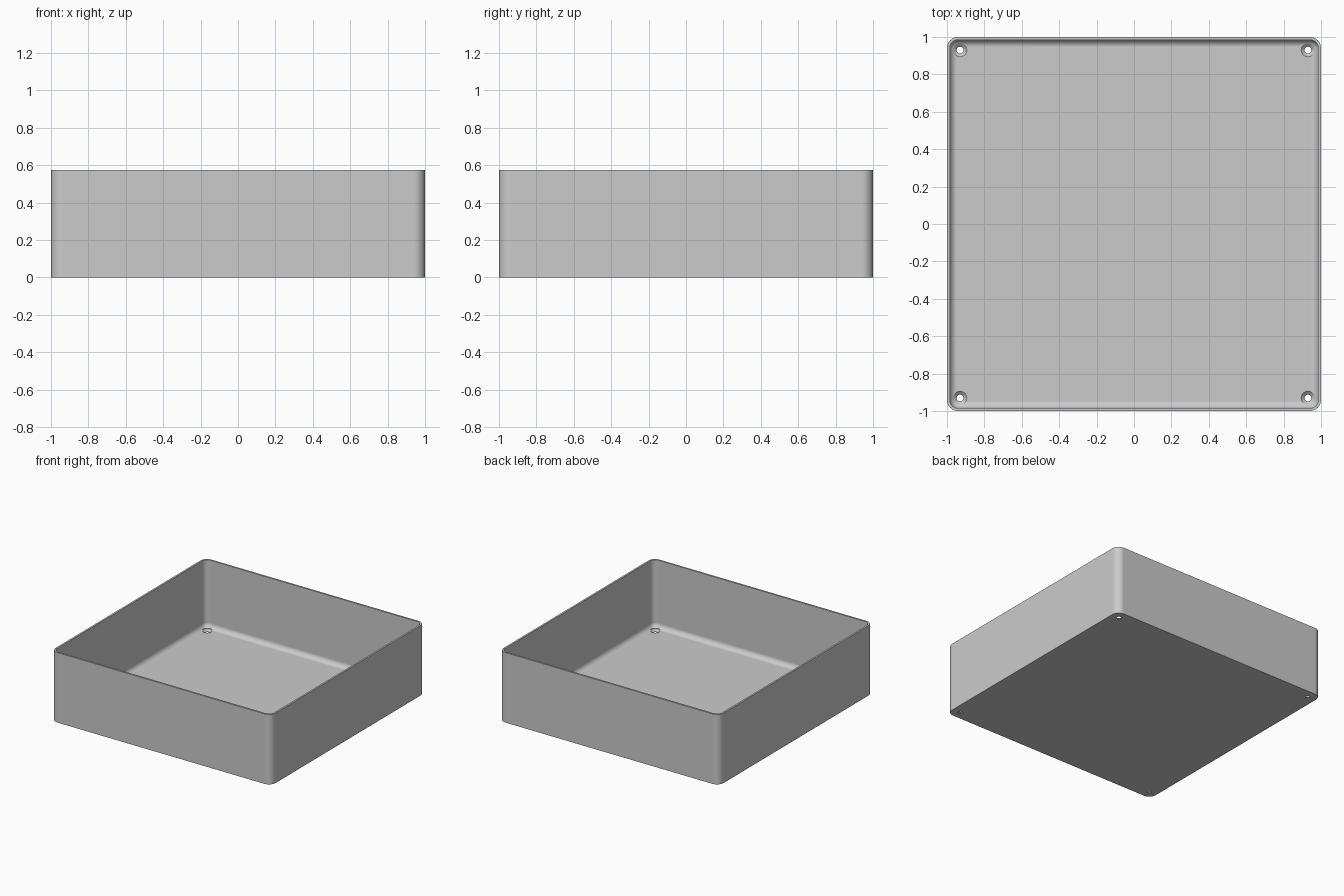
import bpy
import bmesh
from math import sin, cos, pi

HEIGHT, WALL, FLOOR = 0.575, 0.015, 0.02
CORNER, FILLET, STEPS = 0.06, 0.04, 10
HOLE = 0.93

cube = bpy.data.objects.get("Cube")
if cube:
    bpy.data.objects.remove(cube, do_unlink=True)

grey = bpy.data.materials.new("light grey")
grey.use_nodes = True
grey.diffuse_color = (0.6, 0.6, 0.6, 1)
grey.node_tree.nodes["Principled BSDF"].inputs["Base Color"].default_value = (0.6, 0.6, 0.6, 1)


def rounded_square(inset, z):
    """Ring of points around a square with rounded corners."""
    r = CORNER - inset
    c = 1 - CORNER
    ring = []
    for q, (sx, sy) in enumerate([(1, 1), (-1, 1), (-1, -1), (1, -1)]):
        for i in range(STEPS + 1):
            a = (q + i / STEPS) * pi / 2
            ring.append((sx * c + r * cos(a), sy * c + r * sin(a), z))
    return ring


def circle(x, y, r, z, n=32):
    return [(x + r * cos(2 * pi * i / n), y + r * sin(2 * pi * i / n), z) for i in range(n)]


def loft(name, rings):
    """Skin a stack of rings and cap both ends."""
    bm = bmesh.new()
    loops = [[bm.verts.new(p) for p in ring] for ring in rings]
    for a, b in zip(loops, loops[1:]):
        for i in range(len(a)):
            j = (i + 1) % len(a)
            bm.faces.new((a[i], a[j], b[j], b[i]))
    bm.faces.new(loops[0][::-1])
    bm.faces.new(loops[-1])
    bmesh.ops.recalc_face_normals(bm, faces=bm.faces)
    mesh = bpy.data.meshes.new(name)
    bm.to_mesh(mesh)
    bm.free()
    mesh.materials.append(grey)
    obj = bpy.data.objects.new(name, mesh)
    bpy.context.collection.objects.link(obj)
    return obj


# Tray: outer wall, rim, inner wall, then a fillet down to the floor
rings = [rounded_square(0, 0), rounded_square(0, HEIGHT), rounded_square(WALL, HEIGHT)]
for i in range(STEPS + 1):
    a = i / STEPS * pi / 2
    rings.append(rounded_square(WALL + FILLET * (1 - cos(a)), FLOOR + FILLET * (1 - sin(a))))
tray = loft("open_tray", rings)

# Countersunk screw holes in the four corners
cutters = []
for x in (-HOLE, HOLE):
    for y in (-HOLE, HOLE):
        profile = [(0.018, -0.05), (0.018, 0.004), (0.036, FLOOR), (0.036, 0.08)]
        cutter = loft("hole_cutter", [circle(x, y, r, z) for r, z in profile])
        cutter.hide_render = True
        cutters.append(cutter)
        cut = tray.modifiers.new("screw hole", "BOOLEAN")
        cut.object = cutter
        cut.solver = "EXACT"

bpy.ops.object.select_all(action="DESELECT")
bpy.context.view_layer.objects.active = tray
tray.select_set(True)
for name in [m.name for m in tray.modifiers]:
    bpy.ops.object.modifier_apply(modifier=name)
for cutter in cutters:
    bpy.data.objects.remove(cutter, do_unlink=True)

# Smooth fillets with flat walls and floor
bpy.ops.object.shade_smooth_by_angle(angle=pi / 6)
weighted = tray.modifiers.new("flat panels", "WEIGHTED_NORMAL")
weighted.keep_sharp = True
